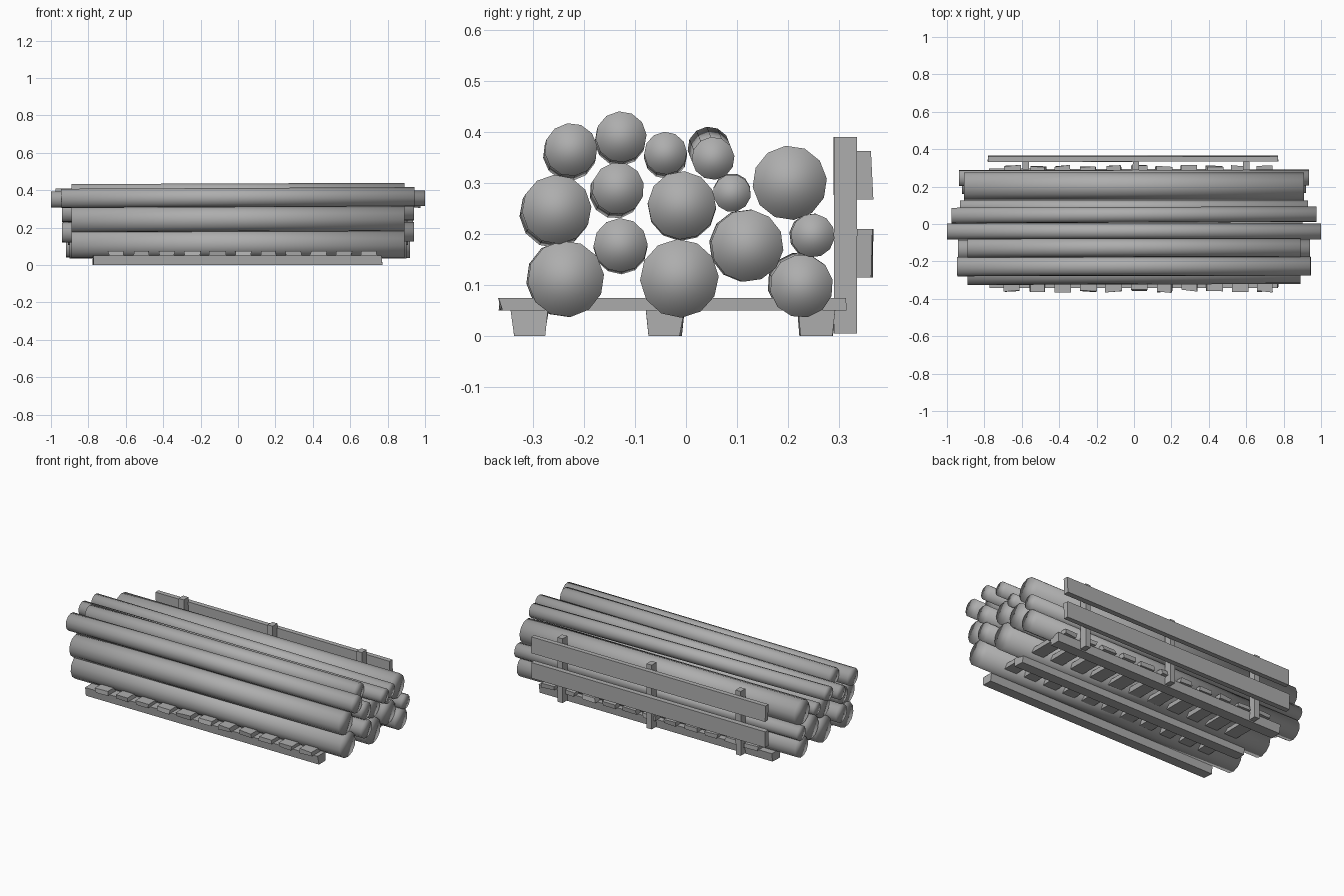
import bpy
import bmesh
import random
from mathutils import Vector, Matrix

random.seed(4)
if "Cube" in bpy.data.objects:
    bpy.data.objects.remove(bpy.data.objects["Cube"], do_unlink=True)

GREY = (0.42, 0.42, 0.42, 1)
wood = bpy.data.materials.new("plain grey wood")
wood.use_nodes = True
wood.diffuse_color = GREY
wood.node_tree.nodes["Principled BSDF"].inputs["Base Color"].default_value = GREY


def finish(name, bm, smooth=False):
    mesh = bpy.data.meshes.new(name)
    bmesh.ops.recalc_face_normals(bm, faces=bm.faces[:])
    for face in bm.faces:
        face.smooth = smooth
    bm.to_mesh(mesh)
    bm.free()
    mesh.materials.append(wood)
    obj = bpy.data.objects.new(name, mesh)
    bpy.context.scene.collection.objects.link(obj)
    return obj


def log(name, half, y, z, r, dy=0.0, dz=0.0):
    """Twelve-sided log; dy and dz shift its -x end."""
    a, b = Vector((-half, y + dy, z + dz)), Vector((half, y, z))
    bm = bmesh.new()
    bmesh.ops.create_cone(bm, cap_ends=True, segments=12, radius1=r,
                          radius2=r, depth=(b - a).length)
    turn = Matrix.Rotation(random.uniform(0, 0.5), 4, "Z")
    aim = (b - a).to_track_quat("Z", "Y").to_matrix().to_4x4()
    bm.transform(Matrix.Translation((a + b) / 2) @ aim @ turn)
    finish(name, bm, smooth=True)


def plank(name, x, y, z, wobble=0.003, bottom=1.0):
    """Rough-sawn box between (min, max) pairs, narrowed in y at the bottom."""
    bm = bmesh.new()
    bmesh.ops.create_cube(bm, size=1)
    mid = sum(y) / 2
    for v in bm.verts:
        low = v.co.z < 0
        v.co = [s[0] + (c + 0.5) * (s[1] - s[0]) for s, c in zip((x, y, z), v.co)]
        if low:
            v.co.y = mid + (v.co.y - mid) * bottom
        v.co.x += random.uniform(-wobble, wobble)
        v.co.y += random.uniform(-wobble, wobble)
    finish(name, bm)


# Stacked logs: half length, y, z, radius, drift of the far end
LOGS = [
    (0.89, -0.235, 0.112, 0.075, -0.003, 0),
    (0.90, -0.013, 0.113, 0.077, 0, 0),
    (0.92, 0.226, 0.098, 0.062, -0.005, 0.004),
    (0.89, -0.253, 0.248, 0.068, -0.005, -0.008),
    (0.94, -0.128, 0.178, 0.053, 0, -0.004),
    (0.94, -0.133, 0.289, 0.051, -0.005, -0.008),
    (0.90, -0.008, 0.256, 0.067, 0, -0.003),
    (0.91, 0.120, 0.177, 0.071, -0.004, 0),
    (0.935, 0.248, 0.197, 0.043, -0.003, 0),
    (0.91, 0.203, 0.300, 0.073, 0, 0),
    (0.93, 0.090, 0.280, 0.037, 0, 0.002),
    (0.945, -0.225, 0.365, 0.052, -0.003, -0.009),
    (0.89, -0.127, 0.390, 0.050, -0.002, -0.007),
    (1.0, -0.040, 0.358, 0.042, 0, -0.008),
    (0.975, 0.053, 0.348, 0.042, -0.008, 0.020),
]
for i, spec in enumerate(LOGS):
    log(f"log_{i + 1}", *spec)

# Pallet runners
for name, y in (("front", -0.307), ("middle", -0.042), ("back", 0.256)):
    plank(f"{name}_runner", (-0.775, 0.77), (y - 0.037, y + 0.037), (0, 0.051), bottom=0.85)

# Pallet slats
for i in range(11):
    x = -0.65 + 0.135 * i
    front = -0.36 + random.uniform(-0.003, 0.006)
    plank(f"slat_{i + 1}", (x - 0.042, x + 0.042), (front, 0.31), (0.05, 0.075), wobble=0.006)

# Back fence posts and rails
for name, x in (("right", -0.58), ("middle", 0.01), ("left", 0.60)):
    plank(f"{name}_post", (x - 0.017, x + 0.017), (0.29, 0.334), (0.005, 0.39), wobble=0.001)
for name, z in (("lower", 0.115), ("upper", 0.267)):
    plank(f"{name}_rail", (-0.78, 0.77), (0.333, 0.364), (z, z + 0.095))
